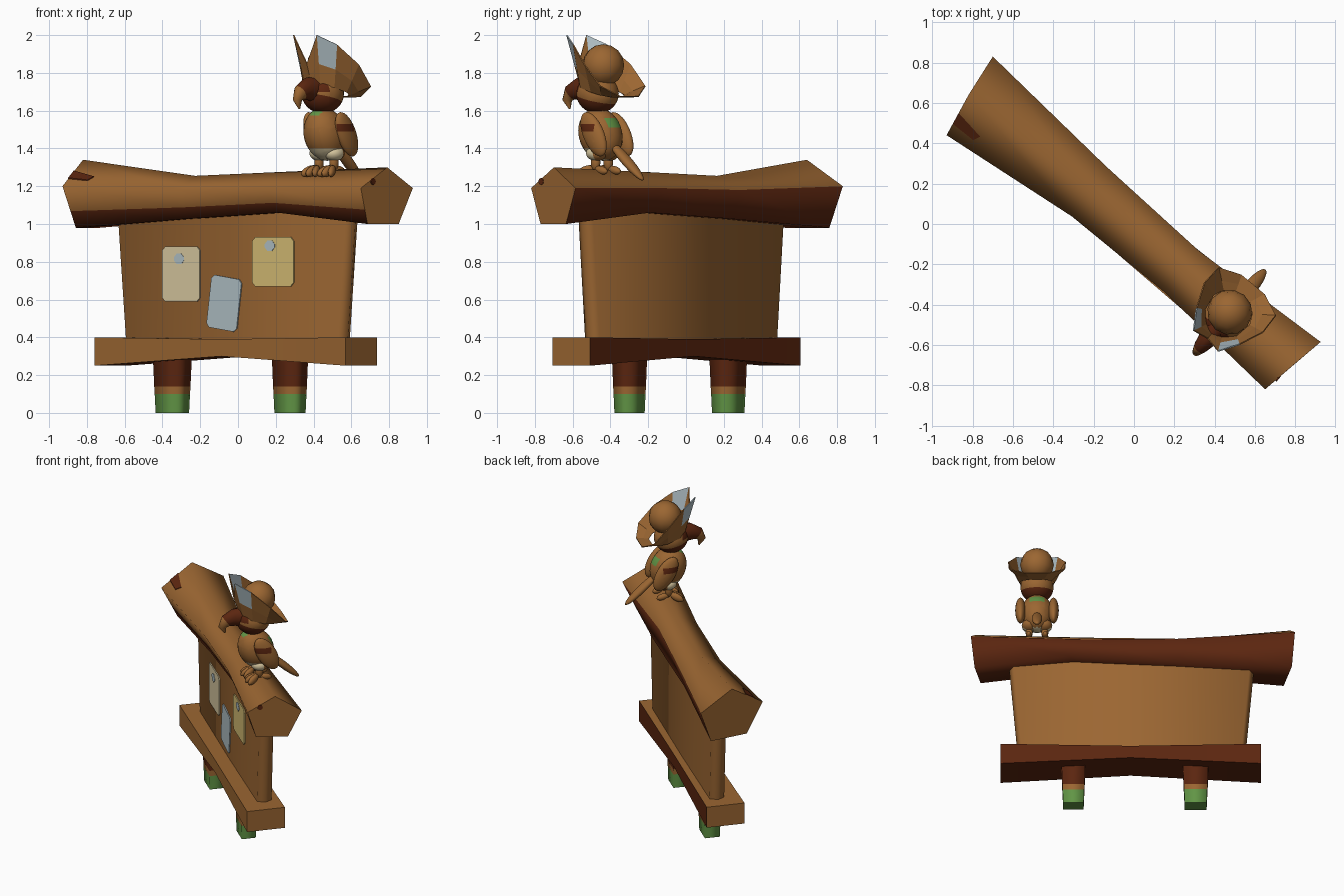
import bpy, bmesh, math
from mathutils import Matrix, Vector

cube = bpy.data.objects.get("Cube")
if cube:
    bpy.data.objects.remove(cube, do_unlink=True)


def material(name, rgb):
    m = bpy.data.materials.new(name)
    m.use_nodes = True
    m.diffuse_color = (*rgb, 1)
    m.node_tree.nodes["Principled BSDF"].inputs["Base Color"].default_value = (*rgb, 1)
    return m


MATS = [material("wood_brown", (.33, .134, .032)), material("dark_brown", (.105, .019, .005)),
        material("moss_green", (.12, .30, .06)), material("cream_paper", (.70, .59, .36)),
        material("yellow_paper", (.68, .52, .18)), material("blue_grey", (.44, .53, .57))]
BROWN, DARK, GREEN, CREAM, YELLOW, GREY = range(6)

# Parts are modelled along x, then the whole board is turned to its diagonal
TURN = Matrix.Rotation(math.radians(-40), 4, 'Z')
BIRD = Vector((.645, 0, 0))


def finish(name, bm, angle=None):
    bmesh.ops.recalc_face_normals(bm, faces=bm.faces)
    bm.transform(TURN)
    me = bpy.data.meshes.new(name)
    bm.to_mesh(me)
    bm.free()
    for m in MATS:
        me.materials.append(m)
    ob = bpy.data.objects.new(name, me)
    bpy.context.collection.objects.link(ob)
    if angle:
        bpy.ops.object.select_all(action='DESELECT')
        ob.select_set(True)
        bpy.context.view_layer.objects.active = ob
        bpy.ops.object.shade_smooth_by_angle(angle=math.radians(angle))
    return ob


def loft(name, rings, mat, ends=(BROWN, BROWN), smooth=True, angle=None):
    """Skin closed rings of points; mat(i, j) colours strip j of span i."""
    bm = bmesh.new()
    vs = [[bm.verts.new(p) for p in r] for r in rings]
    n = len(vs[0])
    for i in range(len(vs) - 1):
        for j in range(n):
            k = (j + 1) % n
            f = bm.faces.new((vs[i][j], vs[i][k], vs[i + 1][k], vs[i + 1][j]))
            f.material_index, f.smooth = mat(i, j), smooth
    if ends:
        for r, m in zip((vs[0], vs[-1]), ends):
            bm.faces.new(r).material_index = m
    return finish(name, bm, angle)


def blob(name, centre, radii, tilt=0, colour=lambda c: BROWN, spin=0, seg=24, cuts=()):
    """Ellipsoid of the bird; cuts are (point, normal) planes bounding its colours."""
    bm = bmesh.new()
    mx = (Matrix.Translation(centre) @ Matrix.Rotation(math.radians(spin), 4, 'Z')
          @ Matrix.Rotation(math.radians(tilt), 4, 'X') @ Matrix.Diagonal((*radii, 1)))
    bmesh.ops.create_uvsphere(bm, u_segments=seg, v_segments=seg * 2 // 3, radius=1, matrix=mx)
    for co, no in cuts:
        bmesh.ops.bisect_plane(bm, geom=bm.verts[:] + bm.edges[:] + bm.faces[:],
                               dist=1e-5, plane_co=co, plane_no=no)
    for f in bm.faces:
        f.material_index = colour(f.calc_center_median())
        f.smooth = True
    bm.transform(Matrix.Translation(BIRD))
    return finish(name, bm)


def level(z):
    return (0, 0, z), (0, 0, 1)


# Roof log: ridge, front, painted edge, front bottom, back bottom, back
def roof_ring(ridge, front, low_front, low_back, back):
    edge = Vector(front).lerp(Vector(low_front), .6)
    return [Vector(ridge), Vector(front), edge, Vector(low_front), Vector(low_back), Vector(back)]


roof = [roof_ring((-1.04, -.037, 1.34), (-.995, -.26, 1.2), (-.995, -.15, .98),
                  (-1.05, .11, .98), (-1.07, .186, 1.2)),
        roof_ring((-.28, -.02, 1.255), (-.25, -.168, 1.18), (-.27, -.11, 1.027),
                  (-.28, .085, 1.027), (-.29, .13, 1.18)),
        roof_ring((.3, -.02, 1.275), (.33, -.162, 1.19), (.36, -.1, 1.06),
                  (.43, .11, 1.06), (.33, .105, 1.19)),
        roof_ring((1.055, -.028, 1.3), (1.025, -.21, 1.19), (1.02, -.149, 1.0),
                  (1.06, .06, 1.0), (1.085, .147, 1.19))]
loft("roof_log", roof, lambda i, j: DARK if j in (2, 3, 4) else BROWN)


# Knots on the log
def on_slope(s, t):
    a, b = roof[0], roof[1]
    return a[0].lerp(a[1], t).lerp(b[0].lerp(b[1], t), s)


knot = [on_slope(s, t) for s, t in ((.0, .45), (.0, .72), (.17, .76), (.2, .6))]
loft("roof_knot", [[p + Vector((0, 0, h)) for p in knot] for h in (0, .006)],
     lambda i, j: DARK, (DARK, DARK), False)
loft("end_knot", [[(x, -.127 + .018 * math.cos(a), 1.225 + .018 * math.sin(a))
                   for a in [k * math.tau / 8 for k in range(8)]] for x in (1.036, 1.044)],
     lambda i, j: DARK, (DARK, DARK), False)

# Notice panel with blunt pointed ends, narrowing downwards
outline = ((-1, -1, 0), (1, -1, 0), (1, 0, .028), (1, 1, 0), (-1, 1, 0), (-1, 0, .028))
loft("panel", [[(.016 + sx * (w + tip), -.02 + sy * .05, z) for sx, sy, tip in outline]
               for w, z in ((.728, .35), (.79, 1.08))], lambda i, j: BROWN)

# Lower plank with arched underside
plank = [[(.023 + x, -.046 - t, top), (.023 + x, -.046 - t, low),
          (.023 + x, -.046 + t, low), (.023 + x, -.046 + t, top)]
         for x, t, low, top in ((-.866, .13, .25, .4), (0, .12, .3, .39), (.866, .13, .25, .4))]
loft("lower_plank", plank, lambda i, j: DARK if j in (1, 2) else BROWN, angle=30)

# Rectangular posts with mossy feet
for side, cx, size in (("right", -.41, 1.04), ("left", .403, .97)):
    rings = [[(cx + sx * size * w, -.052 + sy * size * .7 * w, z)
              for sx, sy in ((-1, -1), (1, -1), (1, 1), (-1, 1))]
             for z, w in ((0, .07), (.1, .074), (.14, .076), (.34, .083))]
    loft(side + "_post", rings, lambda i, j: (GREEN, BROWN, DARK)[i], (GREEN, DARK))


# Papers and pins
def plate(name, u, z, w, h, colour, tilt=0, cut=.02, out=.007):
    a, b = w / 2, h / 2
    pts = []
    for sx, sz in ((1, 1), (-1, 1), (-1, -1), (1, -1)):
        pair = [(sx * a, sz * (b - cut)), (sx * (a - cut), sz * b)]
        pts += pair if sx * sz > 0 else pair[::-1]
    c, s = math.cos(math.radians(tilt)), math.sin(math.radians(tilt))
    rings = [[(u + x * c - y * s, v, z + x * s + y * c) for x, y in pts] for v in (-.069, -.07 - out)]
    loft(name, rings, lambda i, j: colour, (colour, colour), False)


plate("cream_note", -.33, .735, .26, .29, CREAM)
plate("grey_note", -.033, .58, .21, .28, GREY, -8)
plate("yellow_note", .305, .8, .285, .26, YELLOW)
plate("cream_note_pin", -.342, .815, .07, .056, GREY, cut=.02, out=.0095)
plate("yellow_note_pin", .285, .885, .07, .056, GREY, cut=.02, out=.0095)


# Bird body with pale belly, green nape and throat
def body_colour(c):
    nape = c.y > 0 and 1.51 < c.z < 1.56 and abs(c.x) < .05
    throat = c.y < -.1 and c.z > 1.575 and abs(c.x) < .03
    belly = c.z < 1.4 and c.y < 0
    return GREEN if nape or throat else CREAM if belly else BROWN


blob("bird_body", (0, -.05, 1.475), (.11, .118, .145), 25, body_colour,
     cuts=[level(z) for z in (1.4, 1.51, 1.56, 1.575)] + [((x, 0, 0), (1, 0, 0)) for x in (-.05, .05)])
blob("bird_tail", (0, .13, 1.335), (.035, .155, .025), -42)
for side, s in (("left", 1), ("right", -1)):
    blob(side + "_wing", (s * .11, -.005, 1.475), (.035, .065, .13), 30,
         lambda c: DARK if 1.49 < c.z < 1.53 and abs(c.x) > .11 and c.y < .02 else BROWN,
         cuts=(level(1.49), level(1.53), ((0, .02, 0), (0, 1, 0))))
    blob(side + "_thigh", (s * .05, -.035, 1.375), (.052, .06, .042), 0,
         lambda c: CREAM if c.y < -.02 else BROWN, seg=16, cuts=[((0, -.02, 0), (0, 1, 0))])
    blob(side + "_shank", (s * .052, -.04, 1.325), (.024, .027, .045), seg=12)
    for k, spin in enumerate((-28, 0, 28)):
        d = math.radians(spin)
        blob(f"{side}_toe_{k + 1}", (s * .055 + .05 * math.sin(d), -.045 - .05 * math.cos(d), 1.28),
             (.019, .05, .026), 25, spin=spin, seg=12)
    blob(side + "_back_toe", (s * .055, .0, 1.285), (.019, .045, .022), -12, seg=12)


# Head with sloping scarf and dark cheeks
def head_colour(c):
    scarf = c.z < 1.66 - .25 * (c.y + .07)
    cheek = c.y < -.125 and c.z > 1.7
    return DARK if scarf or cheek else BROWN


blob("bird_head", (0, -.07, 1.69), (.11, .115, .105), 0, head_colour,
     cuts=(((0, -.07, 1.66), (0, .25, 1)), ((0, -.125, 0), (0, 1, 0)), level(1.7)))

# Hooked beak
path = [(-.13, 1.71, .072), (-.2, 1.715, .06), (-.255, 1.695, .044), (-.28, 1.655, .028), (-.262, 1.61, .005)]
rings = []
for i, (v, z, r) in enumerate(path):
    p, q = path[max(i - 1, 0)], path[min(i + 1, len(path) - 1)]
    t = Vector((q[0] - p[0], q[1] - p[1])).normalized()
    rings.append([BIRD + Vector((.8 * r * math.cos(a), v - t.y * r * math.sin(a), z + t.x * r * math.sin(a)))
                  for a in [k * math.tau / 12 for k in range(12)]])
loft("beak", rings, lambda i, j: DARK if i < 2 else BROWN)

# Hat: low-poly crown and turned-up brim with grey front corners
blob("hat_crown", (0, -.03, 1.84), (.112, .112, .112), seg=12)
half = [(.08, -.215, 2.0), (.14, -.12, 1.95), (.19, 0, 1.845), (.185, .105, 1.73), (.075, .15, 1.675)]
rim = [Vector((0, -.2, 1.85))] + [Vector(p) for p in half] + [Vector((-x, y, z)) for x, y, z in half[::-1]]
base = []
for p in rim:
    d = Vector((p.x, p.y + .04)).normalized() * .12
    base.append(Vector((d.x, d.y - .04, 1.705 - .3 * d.y)))
middle = [b.lerp(p, .42) for b, p in zip(base, rim)]
brim = loft("hat_brim", [[BIRD + p for p in r] for r in (base, middle, rim)],
            lambda i, j: GREY if i == 1 and j in (1, 9) else BROWN, None, False)
mod = brim.modifiers.new("thickness", 'SOLIDIFY')
mod.thickness = .006
mod.offset = 0
